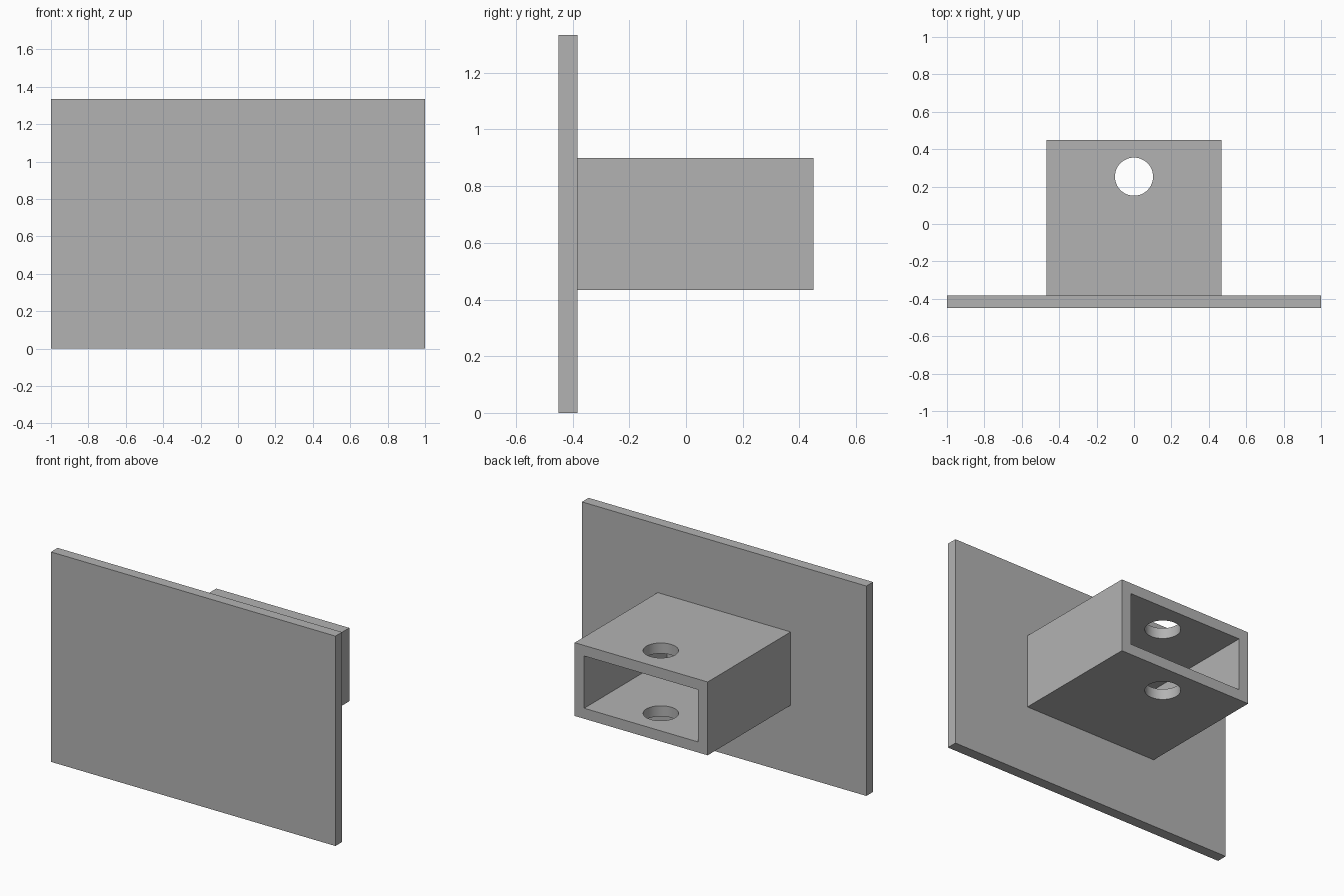
import bpy
import math

default_cube = bpy.data.objects.get("Cube")
if default_cube:
    bpy.data.objects.remove(default_cube, do_unlink=True)

grey = bpy.data.materials.new("plain_grey")
grey.use_nodes = True
grey.diffuse_color = (0.45, 0.45, 0.45, 1)
grey.node_tree.nodes["Principled BSDF"].inputs["Base Color"].default_value = grey.diffuse_color

CENTRE_Z = 0.667
FRONT, PLATE_BACK, BACK = -0.45, -0.383, 0.45
WALL = 0.067


def box(name, width, y0, y1, height):
    bpy.ops.mesh.primitive_cube_add(size=1, location=(0, (y0 + y1) / 2, CENTRE_Z))
    obj = bpy.context.object
    obj.name = name
    obj.scale = (width, y1 - y0, height)
    bpy.ops.object.transform_apply(location=False, rotation=False, scale=True)
    obj.data.materials.append(grey)
    return obj


def cut(target, cutter):
    mod = target.modifiers.new("cut", "BOOLEAN")
    mod.operation = "DIFFERENCE"
    mod.solver = "EXACT"
    mod.object = cutter
    bpy.context.view_layer.objects.active = target
    bpy.ops.object.modifier_apply(modifier=mod.name)
    bpy.data.objects.remove(cutter, do_unlink=True)


# Flat mounting plate
box("mounting_plate", 2, FRONT, PLATE_BACK, 2 * CENTRE_Z)

# Rectangular socket, hollow from the plate to its open end
width, height = 0.935, 0.466
socket = box("socket_tube", width, PLATE_BACK, BACK, height)
cut(socket, box("cavity_cutter", width - 2 * WALL, PLATE_BACK - 0.1, BACK + 0.1, height - 2 * WALL))

# Pin hole through the top and bottom walls
bpy.ops.mesh.primitive_cylinder_add(vertices=48, radius=0.102, depth=1, location=(0, 0.253, CENTRE_Z))
pin = bpy.context.object
pin.data.materials.append(grey)
cut(socket, pin)

bpy.ops.object.select_all(action="DESELECT")
socket.select_set(True)
bpy.context.view_layer.objects.active = socket
bpy.ops.object.shade_smooth_by_angle(angle=math.radians(30))
